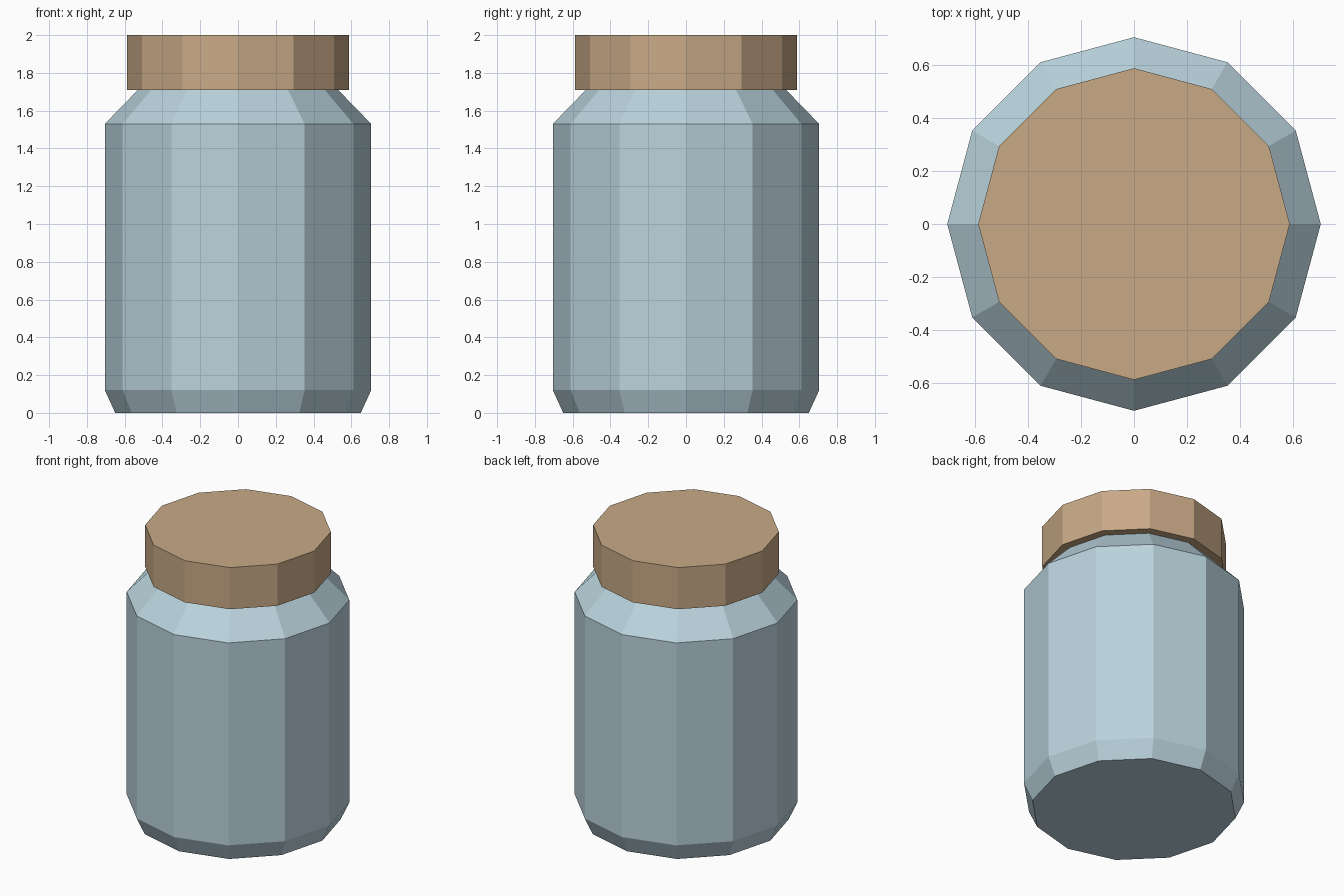
import bpy
import bmesh
from math import cos, sin, tau

SIDES = 12

cube = bpy.data.objects.get("Cube")
if cube:
    bpy.data.objects.remove(cube, do_unlink=True)


def make_material(name, color):
    mat = bpy.data.materials.new(name)
    mat.use_nodes = True
    mat.diffuse_color = (*color, 1)
    mat.node_tree.nodes["Principled BSDF"].inputs["Base Color"].default_value = (*color, 1)
    return mat


def lathe(name, profile, mat):
    """Spin (radius, height) points into a closed, flat-shaded solid."""
    bm = bmesh.new()
    rings = [[bm.verts.new((r * cos(tau * i / SIDES), r * sin(tau * i / SIDES), z))
              for i in range(SIDES)] for r, z in profile]
    for low, high in zip(rings, rings[1:]):
        for i in range(SIDES):
            j = (i + 1) % SIDES
            bm.faces.new((low[i], low[j], high[j], high[i]))
    bm.faces.new(rings[0][::-1])
    bm.faces.new(rings[-1])
    bmesh.ops.recalc_face_normals(bm, faces=bm.faces)
    mesh = bpy.data.meshes.new(name)
    bm.to_mesh(mesh)
    bm.free()
    mesh.materials.append(mat)
    obj = bpy.data.objects.new(name, mesh)
    bpy.context.scene.collection.objects.link(obj)
    return obj


glass = make_material("pale blue glass", (0.49, 0.65, 0.72))
cork = make_material("tan cork", (0.58, 0.40, 0.24))

# Jar with chamfered foot and sloping shoulder
lathe("jar_body", [(0.65, 0), (0.705, 0.12), (0.705, 1.53), (0.53, 1.71)], glass)

# Overhanging lid
lathe("lid", [(0.588, 1.71), (0.588, 2.0)], cork)
